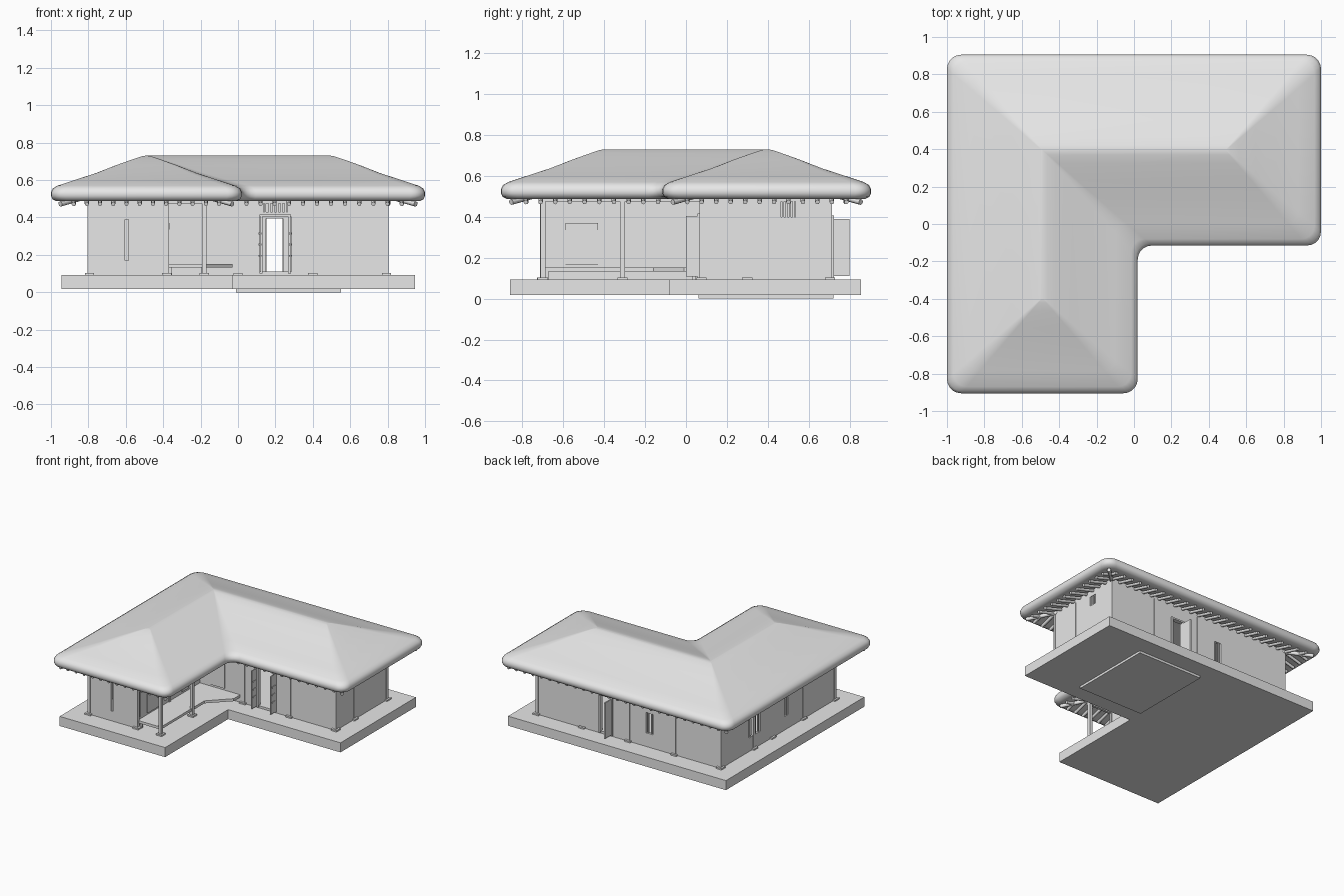
import bpy, bmesh, math
from mathutils import Vector, Matrix

if "Cube" in bpy.data.objects:
    bpy.data.objects.remove(bpy.data.objects["Cube"], do_unlink=True)

grey = bpy.data.materials.new("plain_grey")
grey.use_nodes = True
grey.diffuse_color = (0.8, 0.8, 0.8, 1)
grey.node_tree.nodes["Principled BSDF"].inputs["Base Color"].default_value = (0.8, 0.8, 0.8, 1)


def finish(bm, name, smooth=None):
    bmesh.ops.recalc_face_normals(bm, faces=bm.faces)
    mesh = bpy.data.meshes.new(name)
    bm.to_mesh(mesh)
    bm.free()
    mesh.materials.append(grey)
    obj = bpy.data.objects.new(name, mesh)
    bpy.context.collection.objects.link(obj)
    if smooth:
        bpy.ops.object.select_all(action="DESELECT")
        obj.select_set(True)
        bpy.context.view_layer.objects.active = obj
        bpy.ops.object.shade_smooth_by_angle(angle=math.radians(smooth))
    return obj


def box(bm, x0, x1, y0, y1, z0, z1):
    size = Matrix.Diagonal((x1 - x0, y1 - y0, z1 - z0, 1))
    mid = Matrix.Translation(((x0 + x1) / 2, (y0 + y1) / 2, (z0 + z1) / 2))
    bmesh.ops.create_cube(bm, size=1, matrix=mid @ size)


def rod(bm, a, b, r):
    a, b = Vector(a), Vector(b)
    turn = (b - a).to_track_quat("Z", "Y").to_matrix().to_4x4()
    bmesh.ops.create_cone(bm, cap_ends=True, segments=8, radius1=r, radius2=r,
                          depth=(b - a).length, matrix=Matrix.Translation((a + b) / 2) @ turn)


def ell(x0, x1, y0, y1, xi, yi, d=0):
    """L outline, counter-clockwise, inset by d; corner 2 is the inner one."""
    return [Vector(p) for p in ((x0 + d, y0 + d), (xi - d, y0 + d), (xi - d, yi + d),
                                (x1 - d, yi + d), (x1 - d, y1 - d), (x0 + d, y1 - d))]


def rounded(points, r, steps=5):
    out = []
    for i, p in enumerate(points):
        u = (points[i - 1] - p).normalized()
        v = (points[(i + 1) % len(points)] - p).normalized()
        for k in range(steps + 1):
            t = math.pi / 2 * k / steps
            out.append(p + r * (u + v) - r * (math.cos(t) * v + math.sin(t) * u))
    return out


def slab(bm, points, z0, z1):
    face = bm.faces.new([bm.verts.new((p.x, p.y, z0)) for p in points])
    ext = bmesh.ops.extrude_face_region(bm, geom=[face])["geom"]
    bmesh.ops.translate(bm, vec=(0, 0, z1 - z0), verts=[g for g in ext if isinstance(g, bmesh.types.BMVert)])
    if face.is_valid is False:
        return
    if face not in bm.faces:
        bm.faces.new(face.verts)


# Thatched roof: inset rings of the L outline along a curved profile
ROOF = (-1, 1, -.905, .905, .02, -.115)
UNDER = [(.46, .62), (.06, .487)]
OVER = [(.03, .487), (.008, .498), (0, .515), (0, .535), (.01, .555), (.035, .57),
        (.12, .598), (.24, .637), (.35, .68), (.44, .712), (.485, .727), (.503, .73)]
bm = bmesh.new()
rings = []
for d, z in UNDER + OVER:
    r = .075 * (1 - d / .51) + .0005
    rings.append([bm.verts.new((p.x, p.y, z)) for p in rounded(ell(*ROOF, d), r)])
n = len(rings[0])
for a, b in zip(rings, rings[1:]):
    for i in range(n):
        bm.faces.new((a[i], a[(i + 1) % n], b[(i + 1) % n], b[i]))
bm.faces.new(rings[0])
bm.faces.new(rings[-1])
finish(bm, "thatched_roof", 50)

# Rafters under the eaves, with diagonal ones at the corners
bm = bmesh.new()
eave = ell(*ROOF, .05)
for i, p in enumerate(eave):
    q = eave[(i + 1) % 6]
    along = (q - p).normalized()
    inward = Vector((-along.y, along.x))
    length = (q - p).length
    count = round(length / .073)
    for k in range(1, count):
        t = length * k / count
        reach = min(.3, 9 if i == 2 else t, 9 if i == 1 else length - t)
        s = p + along * t
        e = s + inward * reach
        rod(bm, (s.x, s.y, .472), (e.x, e.y, .472 + .28 * reach), .011)
    back = (eave[i - 1] - p).normalized()
    diagonal = (along + back) * (-.3 if i == 2 else .3)
    e = p + diagonal
    rod(bm, (p.x, p.y, .472), (e.x, e.y, .556), .014)
finish(bm, "rafters", 50)

# Foundation and lower pad
bm = bmesh.new()
slab(bm, ell(-.945, .945, -.86, .855, -.03, -.08), .018, .093)
finish(bm, "foundation")
bm = bmesh.new()
box(bm, -.01, .55, .06, .72, 0, .019)
finish(bm, "lower_pad")
bm = bmesh.new()
slab(bm, ell(-.79, .79, -.7, .7, -.39, .08), .092, .11)
finish(bm, "inner_floor")

# Walls: strips with rectangular openings (start, end, bottom, top)
LOW, HIGH, THICK = .093, .525, .02


def wall(name, axis, line, inside, a, b, openings=()):
    bm = bmesh.new()
    lo, hi = sorted((line, line + inside * THICK))

    def piece(s, e, z0, z1):
        if e - s > .001 and z1 - z0 > .001:
            box(bm, *((s, e, lo, hi) if axis == "x" else (lo, hi, s, e)), z0, z1)
    cuts = sorted({a, b} | {v for o in openings for v in o[:2]})
    for s, e in zip(cuts, cuts[1:]):
        z = LOW
        for o in sorted(openings, key=lambda o: o[2]):
            if o[0] <= s and e <= o[1]:
                piece(s, e, z, o[2])
                z = o[3]
        piece(s, e, z, HIGH)
    finish(bm, name)


wall("back_wall", "x", .71, -1, -.8, .8, [(.15, .24, .11, .395), (-.21, -.15, .2, .36)])
wall("front_wall", "x", .07, 1, -.38, .8, [(.13, .27, .11, .405), (.135, .265, .43, .475)])
wall("left_wall", "y", .8, -1, .07, .71, [(.465, .535, .4, .475)])
wall("right_wall", "y", -.8, 1, -.71, .71, [(.22, .36, .2, .36), (-.12, -.07, .2, .36)])
wall("wing_front_wall", "x", -.71, 1, -.8, -.38, [(-.605, -.585, .17, .39)])
wall("wing_inner_wall", "y", -.38, -1, -.71, .07)

# Lattice bars in the window openings
bm = bmesh.new()
for axis, line, a, b, z0, z1, count in (
        ("x", .7, -.21, -.15, .2, .36, 2), ("x", .08, .135, .265, .43, .475, 6),
        ("y", .79, .465, .535, .4, .475, 4), ("y", -.79, .22, .36, .2, .36, 4),
        ("y", -.79, -.12, -.07, .2, .36, 2)):
    for k in range(count):
        c = a + (b - a) * (k + .5) / count
        spot = (c - .005, c + .005, line - .006, line + .006)
        box(bm, *(spot if axis == "x" else spot[2:] + spot[:2]), z0, z1)
finish(bm, "lattice_bars")

# Timber posts and their foot stones
wall_posts = [(x, .71) for x in (-.8, -.4, 0, .4, .8)] + [(.8, .07), (.4, .07), (0, .07)]
wall_posts += [(-.8, y) for y in (-.71, -.31, .07, .3)] + [(-.38, y) for y in (-.71, -.31)] + [(.8, .3)]
open_posts = [(-.18, -.7), (-.18, -.31)]
posts, stones = bmesh.new(), bmesh.new()
for x, y in wall_posts + open_posts:
    w = .012 if (x, y) in open_posts else .01
    inset = .006 if (x, y) in wall_posts else 0
    px = x - math.copysign(inset, x) if abs(x) == .8 else x
    py = y - inset if y == .71 else y + inset if y in (.07, -.71) else y
    box(posts, px - w, px + w, py - w, py + w, .1, .5)
    box(stones, px - .025, px + .025, py - .025, py + .025, .09, .104)
finish(posts, "posts")
finish(stones, "foot_stones")

# Beams carrying the eaves over the veranda
bm = bmesh.new()
box(bm, -.19, -.17, -.72, .07, .475, .5)
box(bm, -.38, -.18, -.715, -.695, .475, .5)
box(bm, -.38, -.18, -.32, -.3, .475, .5)
finish(bm, "veranda_beams")

# Veranda deck with a splayed end at the inner corner
bm = bmesh.new()
slab(bm, [Vector(p) for p in ((-.38, -.7), (-.18, -.7), (-.18, -.16), (-.03, -.01),
                              (-.03, .07), (-.38, .07))], .132, .152)
finish(bm, "veranda_deck")
bm = bmesh.new()
for y in (-.68, -.31, .04):
    for x in (-.36, -.19):
        box(bm, x - .008, x + .008, y - .008, y + .008, .09, .135)
finish(bm, "deck_legs")

# Sliding panels along the veranda
bm = bmesh.new()
for y0, y1, t in ((-.67, -.34, .005), (-.59, -.43, .01), (-.16, -.07, .006)):
    box(bm, -.382, -.38 + t, y0, y1, .168, .37)
box(bm, -.382, -.366, -.59, -.43, .335, .37)
for x0, x1, t in ((-.35, -.19, .004), (-.28, -.16, .008)):
    box(bm, x0, x1, .07 - t, .072, .168, .37 + t)
finish(bm, "sliding_panels")

# Door frames and open leaves
bm = bmesh.new()
for y, a, b, top in ((.065, .13, .27, .405), (.715, .15, .24, .395)):
    for x in (a - .006, b + .006):
        box(bm, x - .008, x + .008, y - .008, y + .008, .1, top + .01)
    box(bm, a - .014, b + .014, y - .008, y + .008, top, top + .012)
finish(bm, "door_frames")
bm = bmesh.new()
for x in (.118, .282):
    box(bm, x - .004, x + .004, 0, .065, .108, .405)
    for z in (.19, .25, .31):
        box(bm, x - .008, x + .008, .012, .05, z, z + .01)
finish(bm, "front_door_leaves")
bm = bmesh.new()
box(bm, .14, .15, .71, .8, .11, .39)
finish(bm, "back_door_leaf")
